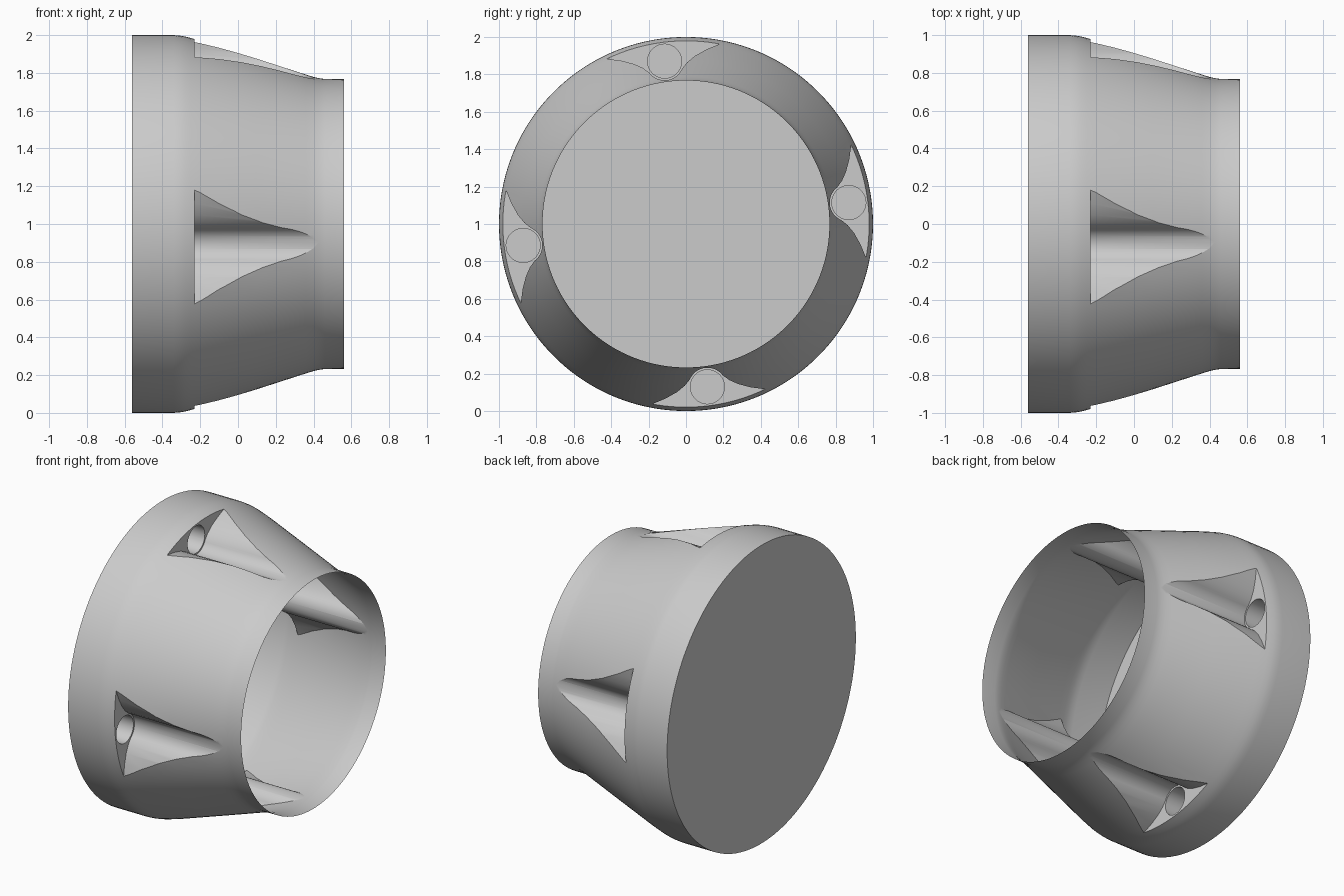
import bpy, bmesh, math

cube = bpy.data.objects.get("Cube")
if cube:
    bpy.data.objects.remove(cube, do_unlink=True)

SEGMENTS = 128
BACK, FRONT = -0.56, 0.56
ANGLES = [math.radians(-7.5 + 90 * k) for k in range(4)]

grey = bpy.data.materials.new("light_grey")
grey.use_nodes = True
grey.diffuse_color = (0.6, 0.6, 0.6, 1)
grey.node_tree.nodes["Principled BSDF"].inputs["Base Color"].default_value = (0.6, 0.6, 0.6, 1)


def place(x, t, r, a):
    """Point at tangential offset t and radius r around the long axis."""
    return (x, r * math.sin(a) + t * math.cos(a), 1 + r * math.cos(a) - t * math.sin(a))


def loft(bm, rings):
    """Skin closed rings of points and cap both ends."""
    rows = [[bm.verts.new(p) for p in ring] for ring in rings]
    n = len(rows[0])
    for a, b in zip(rows, rows[1:]):
        for i in range(n):
            j = (i + 1) % n
            bm.faces.new((a[i], a[j], b[j], b[i]))
    bm.faces.new(rows[0])
    bm.faces.new(rows[-1][::-1])


def finish(name, bm):
    bmesh.ops.recalc_face_normals(bm, faces=bm.faces[:])
    mesh = bpy.data.meshes.new(name)
    bm.to_mesh(mesh)
    bm.free()
    obj = bpy.data.objects.new(name, mesh)
    bpy.context.collection.objects.link(obj)
    mesh.materials.append(grey)
    return obj


# Tapered body, turned around the long axis
profile = [(BACK, 1), (-0.34, 1), (-0.31, 0.998), (-0.28, 0.993), (-0.25, 0.985),
           (-0.2, 0.971), (0.1, 0.875), (0.36, 0.791), (0.40, 0.779),
           (0.43, 0.772), (0.46, 0.768), (FRONT, 0.767)]
bm = bmesh.new()
turn = [2 * math.pi * (i + 0.5) / SEGMENTS for i in range(SEGMENTS)]
loft(bm, [[place(x, 0, r, a) for a in turn] for x, r in profile])
body = finish("tapered_body", bm)

# Flared pockets: round channel floor with concave sides
floor = [(0.102 * math.sin(math.radians(d)), 0.878 - 0.102 * math.cos(math.radians(d)))
         for d in range(0, 61, 6)]
half = floor + [(0.12, 0.857), (0.165, 0.885), (0.23, 0.911), (0.305, 0.931),
                (0.4, 0.95), (0.4, 1.2)]
section = [(-t, r) for t, r in half[:0:-1]] + half
bm = bmesh.new()
for a in ANGLES:
    loft(bm, [[place(x, t, r, a) for t, r in section] for x in (-0.23, 0.7)])
pockets = finish("pocket_cutter", bm)

# Round bores running back from the pocket walls
bm = bmesh.new()
for a in ANGLES:
    ring = [(0.091 * math.cos(b), 0.878 + 0.091 * math.sin(b))
            for b in (2 * math.pi * i / 40 for i in range(40))]
    loft(bm, [[place(x, t, r, a) for t, r in ring] for x in (BACK + 0.006, -0.1)])
bores = finish("bore_cutter", bm)

bpy.context.view_layer.objects.active = body
for cutter in (pockets, bores):
    cutter.hide_render = True
    mod = body.modifiers.new("cut", "BOOLEAN")
    mod.operation = "DIFFERENCE"
    mod.solver = "EXACT"
    mod.object = cutter
    bpy.ops.object.modifier_apply(modifier=mod.name)
    bpy.data.objects.remove(cutter, do_unlink=True)

# Open the narrow end so the body is a thin shell
bm = bmesh.new()
bm.from_mesh(body.data)
rim = [f for f in bm.faces if all(v.co.x > FRONT - 0.001 for v in f.verts)]
bmesh.ops.delete(bm, geom=rim, context="FACES")
bm.to_mesh(body.data)
bm.free()

bpy.ops.object.select_all(action="DESELECT")
body.select_set(True)
bpy.ops.object.shade_smooth_by_angle(angle=math.radians(25))
